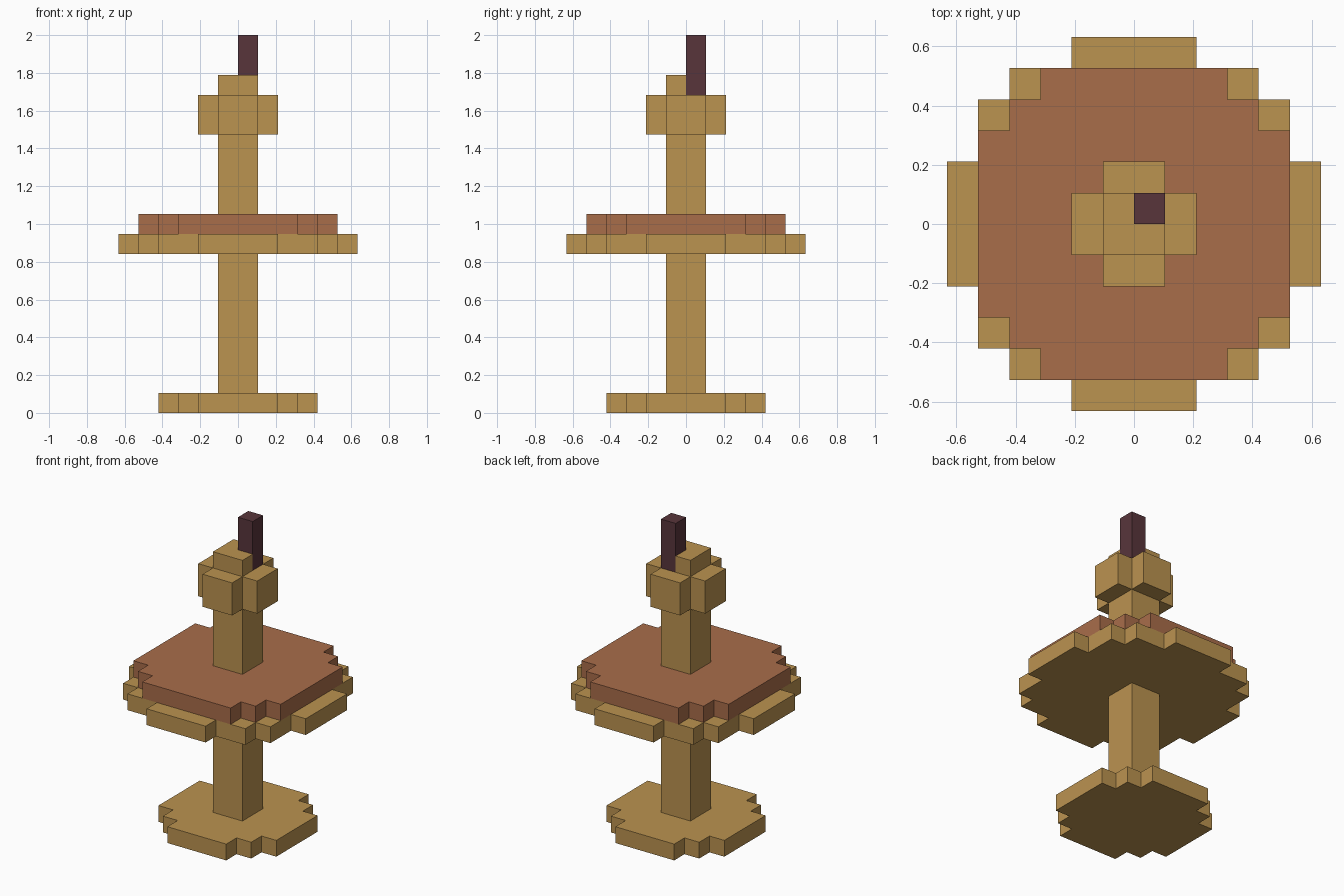
import bpy, bmesh

cube = bpy.data.objects.get("Cube")
if cube:
    bpy.data.objects.remove(cube, do_unlink=True)

U = 2 / 19  # one block


def material(name, srgb):
    lin = [((c / 255 + 0.055) / 1.055) ** 2.4 for c in srgb] + [1.0]
    m = bpy.data.materials.new(name)
    m.use_nodes = True
    m.diffuse_color = lin
    m.node_tree.nodes["Principled BSDF"].inputs["Base Color"].default_value = lin
    return m


gold = material("golden wood", (187, 147, 80))
brown = material("red brown", (169, 109, 74))
dark = material("dark plum", (88, 53, 59))


def prism(name, outline, z0, z1, mat):
    """Extrude a counter-clockwise outline, in blocks, from z0 to z1."""
    bm = bmesh.new()
    face = bm.faces.new([bm.verts.new((x * U, y * U, z0 * U)) for x, y in outline])
    top = bmesh.ops.extrude_face_region(bm, geom=[face])
    verts = [g for g in top["geom"] if isinstance(g, bmesh.types.BMVert)]
    bmesh.ops.translate(bm, verts=verts, vec=(0, 0, (z1 - z0) * U))
    bmesh.ops.recalc_face_normals(bm, faces=bm.faces)
    mesh = bpy.data.meshes.new(name)
    bm.to_mesh(mesh)
    bm.free()
    mesh.materials.append(mat)
    obj = bpy.data.objects.new(name, mesh)
    bpy.context.collection.objects.link(obj)
    return obj


def stepped(steps):
    """Repeat the stair-stepped corner of one quadrant around the centre."""
    corner = []
    for i, (x, y) in enumerate(steps):
        corner.append((x, y))
        if i + 1 < len(steps):
            corner.append((steps[i + 1][0], y))
    points = []
    for _ in range(4):
        points += corner
        corner = [(-y, x) for x, y in corner]
    return points


square = stepped([(1, 1)])

# Foot, stem and round table
prism("base", stepped([(4, 2), (3, 3), (2, 4)]), 0, 1, gold)
prism("lower_stem", square, 1, 8, gold)
prism("table_rim", stepped([(6, 2), (5, 4), (4, 5), (2, 6)]), 8, 9, gold)
prism("table_top", stepped([(5, 3), (4, 4), (3, 5)]), 9, 10, brown)
prism("upper_stem", square, 10, 14, gold)

# Cross-shaped knob, notched cap and the peg standing in the notch
prism("knob", stepped([(2, 1), (1, 2)]), 14, 16, gold)
prism("cap", [(-1, -1), (1, -1), (1, 0), (0, 0), (0, 1), (-1, 1)], 16, 17, gold)
prism("peg", [(0, 0), (1, 0), (1, 1), (0, 1)], 16, 19, dark)
